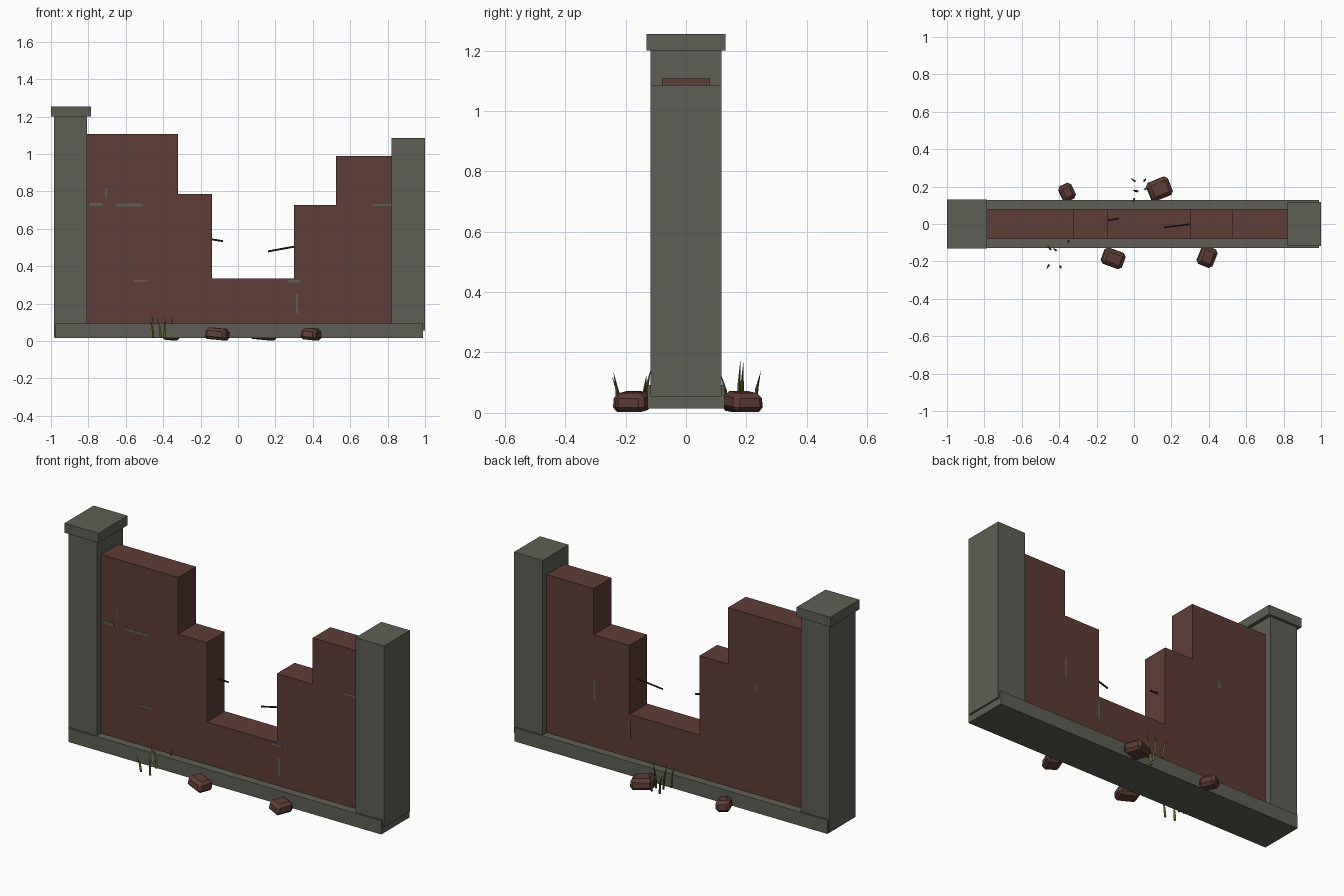
import bpy, bmesh, math
from mathutils import Vector, Matrix

cube = bpy.data.objects.get("Cube")
if cube:
    bpy.data.objects.remove(cube, do_unlink=True)


def material(name, rgb):
    m = bpy.data.materials.new(name)
    m.use_nodes = True
    m.diffuse_color = (*rgb, 1)
    m.node_tree.nodes["Principled BSDF"].inputs["Base Color"].default_value = (*rgb, 1)
    return m


STONE = material("grey_stone", (0.113, 0.113, 0.092))
BRICK = material("red_brick", (0.113, 0.046, 0.037))
RUST = material("dark_rust", (0.05, 0.022, 0.018))
GRASS = material("olive_grass", (0.11, 0.125, 0.03))
DRY = material("dry_grass", (0.2, 0.16, 0.055))


def finish(bm, name, mat):
    bmesh.ops.recalc_face_normals(bm, faces=bm.faces)
    mesh = bpy.data.meshes.new(name)
    bm.to_mesh(mesh)
    bm.free()
    mesh.materials.append(mat)
    obj = bpy.data.objects.new(name, mesh)
    bpy.context.collection.objects.link(obj)
    return obj


def box(name, mat, x0, x1, y0, y1, z0, z1):
    bm = bmesh.new()
    bmesh.ops.create_cube(bm, size=1)
    for v in bm.verts:
        v.co = ((x0, x1)[v.co.x > 0], (y0, y1)[v.co.y > 0], (z0, z1)[v.co.z > 0])
    return finish(bm, name, mat)


# Stone footing, pillars and cap
box("footing", STONE, -0.978, 0.99, -0.127, 0.127, 0.015, 0.093)
box("tall_pillar", STONE, -0.983, -0.806, -0.117, 0.117, 0.02, 1.2)
box("pillar_cap", STONE, -1, -0.786, -0.131, 0.131, 1.2, 1.254)
box("broken_pillar", STONE, 0.82, 1, -0.117, 0.117, 0.055, 1.085)

# Stepped brick wall: a profile extruded through the thickness
steps = [(-0.81, -0.32, 1.108), (-0.32, -0.14, 0.786), (-0.14, 0.3, 0.335),
         (0.3, 0.525, 0.727), (0.525, 0.825, 0.99)]
profile = [(-0.81, 0.08)]
for x0, x1, z in steps:
    profile += [(x0, z), (x1, z)]
profile.append((0.825, 0.08))
bm = bmesh.new()
face = bm.faces.new([bm.verts.new((x, -0.08, z)) for x, z in profile])
ext = bmesh.ops.extrude_face_region(bm, geom=[face])
bmesh.ops.translate(bm, vec=(0, 0.16, 0),
                    verts=[v for v in ext["geom"] if isinstance(v, bmesh.types.BMVert)])
finish(bm, "brick_wall", BRICK)

# Thin traces of mortar: side, x, z, width, height
for i, (side, x, z, w, h) in enumerate([
        (-1, -0.58, 0.727, 0.14, 0.014), (-1, -0.76, 0.73, 0.07, 0.014),
        (-1, -0.705, 0.79, 0.008, 0.05), (-1, 0.77, 0.727, 0.1, 0.012),
        (-1, 0.3, 0.32, 0.07, 0.012), (-1, 0.315, 0.2, 0.012, 0.1),
        (-1, -0.52, 0.32, 0.07, 0.01), (1, 0.52, 0.42, 0.012, 0.12),
        (1, 0.3, 0.25, 0.012, 0.1), (1, -0.5, 0.7, 0.012, 0.04)]):
    box(f"mortar_trace_{i + 1}", STONE, x - w / 2, x + w / 2,
        side * 0.08 - 0.001, side * 0.08 + 0.001, z - h / 2, z + h / 2)


# Fallen bricks: chamfered and slightly narrowed at the top
def fallen_brick(name, x, y, sx, sy, turn, tilt):
    bm = bmesh.new()
    bmesh.ops.create_cube(bm, size=1)
    for v in bm.verts:
        k = 0.88 if v.co.z > 0 else 1
        v.co = (v.co.x * sx * k, v.co.y * sy * k, v.co.z * 0.062)
    bmesh.ops.bevel(bm, geom=bm.edges[:], offset=0.016, segments=1, affect='EDGES')
    rot = Matrix.Rotation(math.radians(turn), 4, 'Z') @ Matrix.Rotation(math.radians(tilt), 4, 'Y')
    bmesh.ops.transform(bm, matrix=rot, verts=bm.verts)
    low = min(v.co.z for v in bm.verts)
    bmesh.ops.translate(bm, vec=(x, y, 0.003 - low), verts=bm.verts)
    finish(bm, name, BRICK)


fallen_brick("front_fallen_brick_right", -0.11, -0.184, 0.125, 0.095, -20, 5)
fallen_brick("front_fallen_brick_left", 0.392, -0.175, 0.095, 0.11, -22, 6)
fallen_brick("back_fallen_brick_right", -0.357, 0.17, 0.08, 0.095, 25, 5)
fallen_brick("back_fallen_brick_left", 0.137, 0.188, 0.13, 0.11, 22, 5)


# Exposed rods in the broken gap
def rod(name, a, b, radius):
    a, b = Vector(a), Vector(b)
    bm = bmesh.new()
    bmesh.ops.create_cone(bm, cap_ends=True, segments=6, radius1=radius,
                          radius2=radius, depth=(b - a).length)
    rot = (b - a).to_track_quat('Z', 'Y').to_matrix().to_4x4()
    bmesh.ops.transform(bm, matrix=Matrix.Translation((a + b) / 2) @ rot, verts=bm.verts)
    finish(bm, name, RUST)


rod("rod_right", (-0.2, 0.01, 0.552), (-0.08, 0.03, 0.534), 0.005)
rod("rod_left", (0.16, -0.018, 0.479), (0.36, 0.006, 0.515), 0.005)


# Grass blades: slender three sided spikes bending outward
def blade(name, mat, x, y, height, lean):
    bm = bmesh.new()
    rings = []
    for t, r in ((0, 0.007), (0.5, 0.006)):
        rings.append([bm.verts.new((x + lean[0] * t * t + r * math.cos(a),
                                    y + lean[1] * t * t + r * math.sin(a),
                                    0.02 + height * t))
                      for a in (0, math.tau / 3, 2 * math.tau / 3)])
    tip = bm.verts.new((x + lean[0], y + lean[1], 0.02 + height))
    bm.faces.new(rings[0])
    for i in range(3):
        j = (i + 1) % 3
        bm.faces.new((rings[0][i], rings[0][j], rings[1][j], rings[1][i]))
        bm.faces.new((rings[1][i], rings[1][j], tip))
    finish(bm, name, mat)


clumps = {
    "front": [(-0.455, -0.22, 0.1, (-0.015, -0.025)), (-0.395, -0.225, 0.115, (0.008, -0.015)),
              (-0.415, -0.14, 0.11, (-0.02, 0.01)), (-0.445, -0.135, 0.13, (-0.02, 0.02)),
              (-0.36, -0.105, 0.12, (0.015, 0.02))],
    "back": [(0.005, 0.23, 0.12, (-0.025, 0.018)), (0.02, 0.175, 0.155, (-0.03, 0.005)),
             (0.0, 0.135, 0.11, (-0.005, -0.02)), (0.055, 0.23, 0.11, (0.01, 0.015)),
             (0.06, 0.185, 0.15, (0.015, 0.005))],
}
for side, blades in clumps.items():
    for i, (x, y, h, lean) in enumerate(blades):
        blade(f"{side}_grass_blade_{i + 1}", DRY if i == 3 else GRASS, x, y, h, lean)
